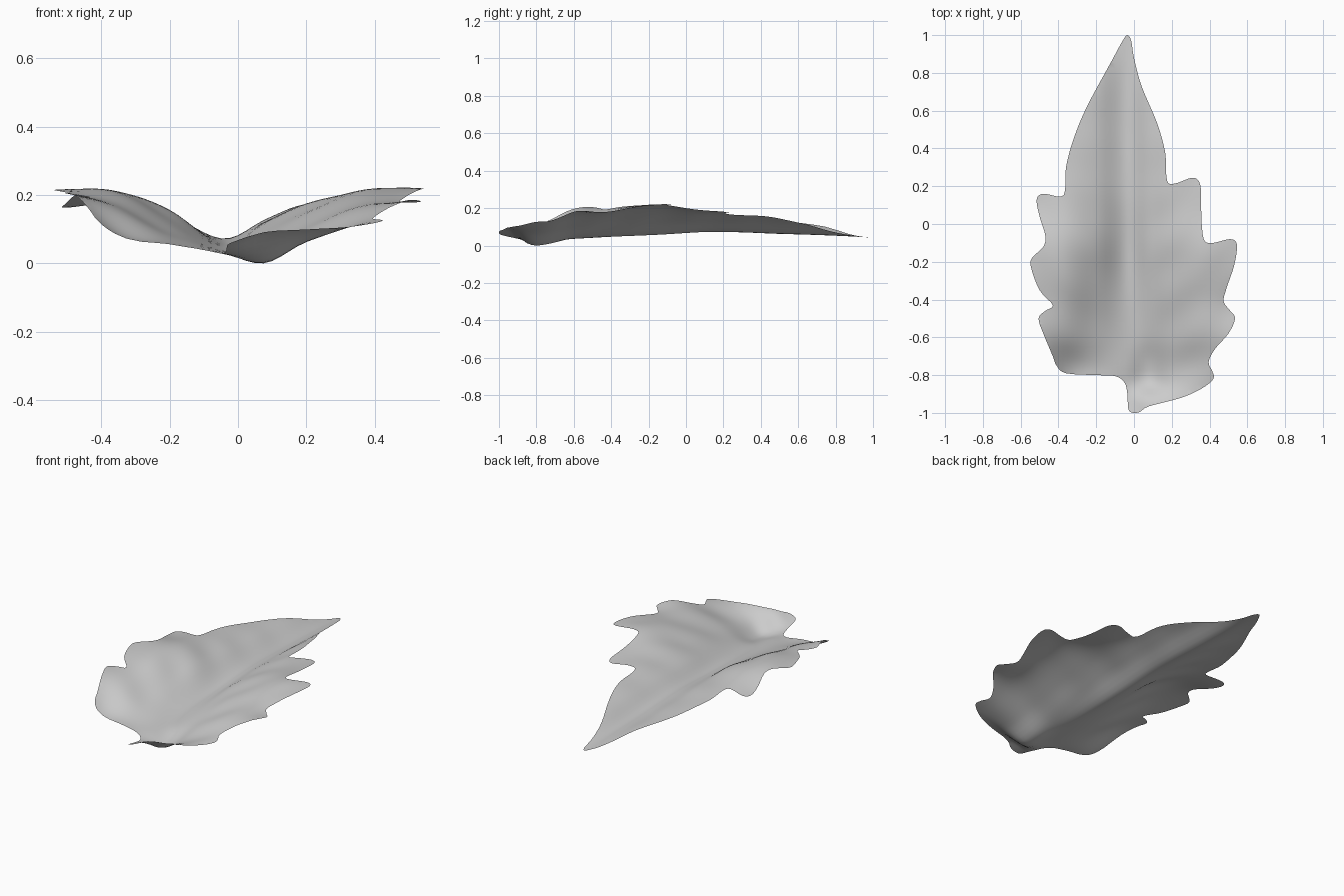
import bpy, bmesh, math
from mathutils import Vector
from mathutils.geometry import delaunay_2d_cdt

cube = bpy.data.objects.get("Cube")
if cube:
    bpy.data.objects.remove(cube, do_unlink=True)

# Outline of the blade: stem to tip up the left side, then back down the right
LEFT_EDGE = [(.03, -.995), (.08, -.965), (.25, -.92), (.36, -.87), (.42, -.82),
             (.415, -.78), (.395, -.73), (.43, -.66), (.5, -.58), (.535, -.5),
             (.51, -.46), (.475, -.41), (.49, -.34), (.53, -.22), (.545, -.11),
             (.51, -.08), (.42, -.1), (.375, -.09), (.36, -.02), (.355, .1),
             (.35, .21), (.31, .245), (.22, .215), (.175, .23), (.165, .38),
             (.12, .54), (.04, .73), (0, .88), (-.015, .97), (-.035, 1)]
RIGHT_EDGE = [(-.06, .97), (-.12, .86), (-.25, .62), (-.32, .45), (-.36, .3),
              (-.365, .18), (-.39, .145), (-.48, .16), (-.515, .13), (-.5, .04),
              (-.47, -.06), (-.48, -.12), (-.54, -.18), (-.545, -.23), (-.5, -.35),
              (-.43, -.43), (-.47, -.46), (-.505, -.5), (-.48, -.58), (-.43, -.7),
              (-.41, -.75), (-.36, -.79), (-.2, -.8), (-.1, -.805), (-.05, -.84),
              (-.035, -.9), (-.03, -.98), (-.005, -1)]

# Cross-sections of the folded blade: height at each column, row by row along y
COLUMNS = [-.5, -.35, -.2, -.04, .08, .2, .35, .5]
SECTIONS = {
    -1: [.13, .08, .065, .06, .1, .11, .11, .12],
    -.93: [.13, .08, .065, .045, .085, .1, .11, .12],
    -.84: [.17, .08, .06, .03, .01, .07, .11, .13],
    -.75: [.19, .095, .06, .035, .01, .07, .12, .15],
    -.6: [.21, .15, .085, .04, .05, .1, .155, .185],
    -.4: [.205, .185, .115, .05, .085, .135, .18, .185],
    -.15: [.22, .215, .155, .06, .12, .17, .215, .225],
    .15: [.165, .175, .14, .075, .13, .175, .185, .19],
    .5: [.14, .14, .12, .065, .125, .165, .17, .17],
    .8: [.1, .1, .1, .055, .1, .12, .12, .12],
    1: [.045] * len(COLUMNS),
}


def spline(keys, values, t):
    """Smooth interpolation through unevenly spaced keys."""
    last = len(keys) - 1
    t = min(max(t, keys[0]), keys[last])
    i = max(k for k in range(last) if keys[k] <= t)

    def slope(k):
        a, b = max(k - 1, 0), min(k + 1, last)
        return (values[b] - values[a]) / (keys[b] - keys[a])

    span = keys[i + 1] - keys[i]
    u = (t - keys[i]) / span
    h = u * u * (3 - 2 * u)
    return (values[i] * (1 - h) + values[i + 1] * h
            + span * u * (1 - u) * ((1 - u) * slope(i) - u * slope(i + 1)))


def blade_height(x, y):
    rows = list(SECTIONS)
    z = spline(rows, [spline(COLUMNS, SECTIONS[row], x) for row in rows], y)
    # Soft creases that run outward and forward from the midrib
    side = abs(x + .03)
    crease = math.sin(22 * (y - .6 * side)) * math.sin(9 * side + 2 * y)
    return z + .004 * crease * min(1, side * 5) * (1 - max(y, 0))


def rounded_outline(points, steps):
    """Closed curve through the outline points."""
    pts = [Vector(p) for p in points]
    count = len(pts)
    result = []
    for i in range(count):
        a, b, c, d = (pts[(i + k) % count] for k in (-1, 0, 1, 2))
        for s in range(steps):
            u = s / steps
            result.append(b + (c - a) * (u / 2)
                          + (a * 2 - b * 5 + c * 4 - d) * (u * u / 2)
                          + (b * 3 - a - c * 3 + d) * (u ** 3 / 2))
    return result


# Leaf colour
grey = bpy.data.materials.new("leaf grey")
grey.use_nodes = True
colour = (.6, .6, .6, 1)
grey.diffuse_color = colour
shader = next(n for n in grey.node_tree.nodes if n.type == 'BSDF_PRINCIPLED')
shader.inputs["Base Color"].default_value = colour

# Leaf blade: outline filled with an even grid of points, then folded
outline = rounded_outline(LEFT_EDGE + RIGHT_EDGE, 4)
border = [(i, (i + 1) % len(outline)) for i in range(len(outline))]
STEP = .025
reach = int(1 / STEP)
grid = [Vector((i * STEP, j * STEP))
        for i in range(-reach, reach) for j in range(-reach, reach)]
points, _, triangles, *_ = delaunay_2d_cdt(outline + grid, border, [], 1, 1e-5)

bm = bmesh.new()
verts = [bm.verts.new((p.x, p.y, blade_height(p.x, p.y))) for p in points]
for triangle in triangles:
    bm.faces.new([verts[i] for i in triangle])
loose = [v for v in bm.verts if not v.link_faces]
bmesh.ops.delete(bm, geom=loose, context='VERTS')
lowest = min(v.co.z for v in bm.verts)
bmesh.ops.translate(bm, verts=bm.verts[:], vec=(0, 0, -lowest))
bmesh.ops.recalc_face_normals(bm, faces=bm.faces[:])
if sum(f.normal.z for f in bm.faces) < 0:
    bmesh.ops.reverse_faces(bm, faces=bm.faces[:])

mesh = bpy.data.meshes.new("leaf_blade")
bm.to_mesh(mesh)
bm.free()
mesh.materials.append(grey)
leaf = bpy.data.objects.new("leaf_blade", mesh)
bpy.context.collection.objects.link(leaf)
bpy.context.view_layer.objects.active = leaf
leaf.select_set(True)
bpy.ops.object.shade_smooth_by_angle(angle=math.radians(60))
